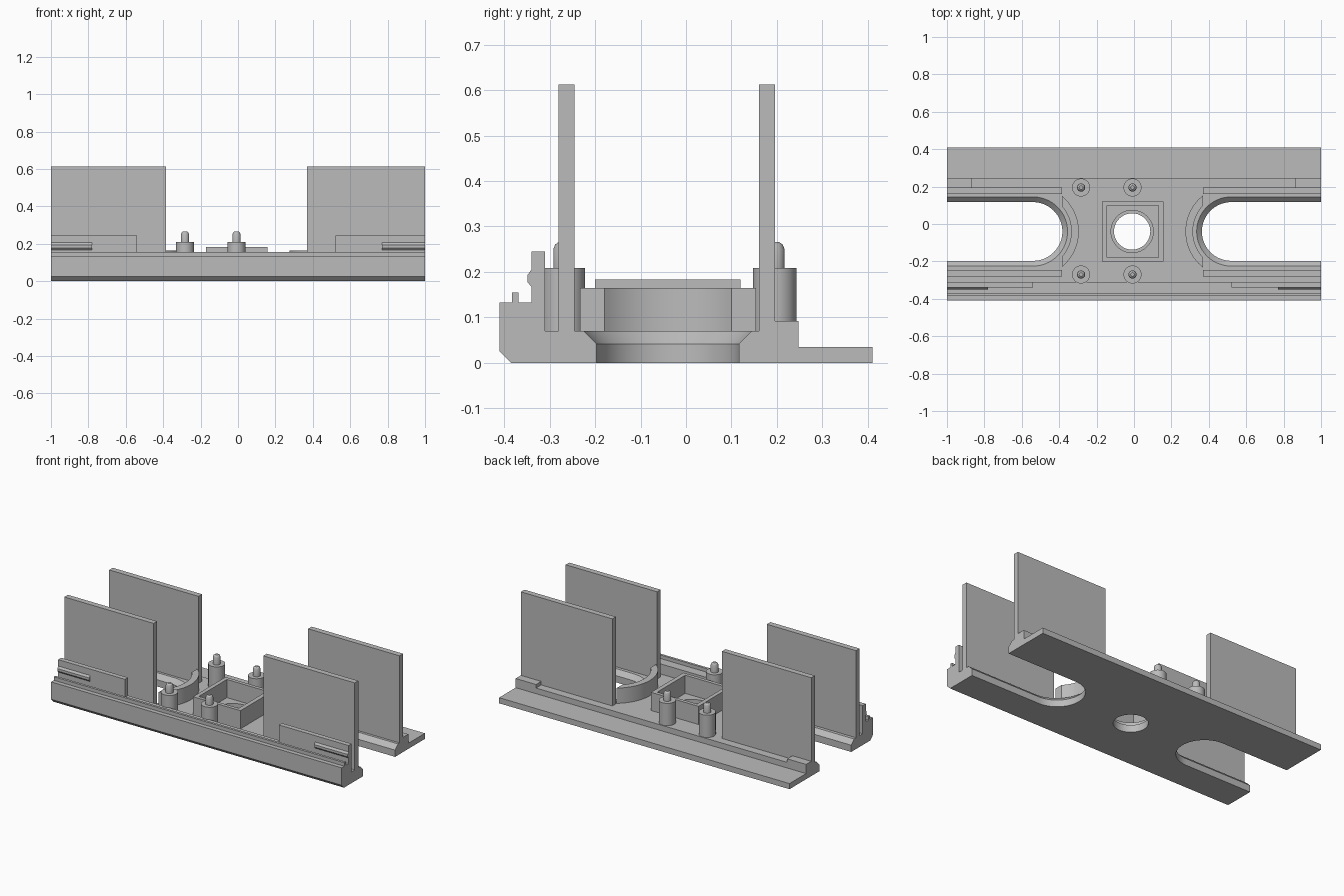
import bpy, bmesh, math

if "Cube" in bpy.data.objects:
    bpy.data.objects.remove(bpy.data.objects["Cube"])

grey = bpy.data.materials.new("plain_grey")
grey.diffuse_color = (0.5, 0.5, 0.5, 1)
grey.use_nodes = True
grey.node_tree.nodes["Principled BSDF"].inputs["Base Color"].default_value = grey.diffuse_color
CY = -0.04          # centre line of the slots, box and hole
FLOOR = 0.07


def loft(name, loops):
    """Solid through matching loops of 3D points, capped at both ends."""
    bm = bmesh.new()
    rings = [[bm.verts.new(p) for p in loop] for loop in loops]
    n = len(rings[0])
    for a, b in zip(rings, rings[1:]):
        for i in range(n):
            j = (i + 1) % n
            bm.faces.new((a[i], a[j], b[j], b[i]))
    bm.faces.new(rings[0][::-1])
    bm.faces.new(rings[-1])
    bmesh.ops.recalc_face_normals(bm, faces=bm.faces)
    me = bpy.data.meshes.new(name)
    bm.to_mesh(me)
    bm.free()
    me.materials.append(grey)
    ob = bpy.data.objects.new(name, me)
    bpy.context.collection.objects.link(ob)
    return ob


def extrude_x(name, profile, x0, x1):
    return loft(name, [[(x, y, z) for y, z in profile] for x in (x0, x1)])


def extrude_z(name, outline, z0, z1):
    return loft(name, [[(x, y, z) for x, y in outline] for z in (z0, z1)])


def box(name, x0, x1, y0, y1, z0, z1):
    return extrude_z(name, [(x0, y0), (x1, y0), (x1, y1), (x0, y1)], z0, z1)


def turned(name, x, y, steps, n=40):
    """Round part from (radius, height) steps."""
    ang = [2 * math.pi * i / n for i in range(n)]
    return loft(name, [[(x + r * math.cos(a), y + r * math.sin(a), z) for a in ang]
                       for r, z in steps])


def cut(target, cutter):
    cutter.hide_render = True
    mod = target.modifiers.new("cut", "BOOLEAN")
    mod.operation = "DIFFERENCE"
    mod.solver = "EXACT"
    mod.object = cutter
    bpy.context.view_layer.objects.active = target
    bpy.ops.object.modifier_apply(modifier=mod.name)
    bpy.data.objects.remove(cutter)


def smooth(ob):
    bpy.ops.object.select_all(action="DESELECT")
    ob.select_set(True)
    bpy.context.view_layer.objects.active = ob
    bpy.ops.object.shade_smooth_by_angle(angle=math.radians(30))


# Base: chamfered front rim with lip, channel floor and thin rear ledge
base = extrude_x("base", [
    (-0.41, 0.025), (-0.385, 0), (0.41, 0), (0.41, 0.035), (0.247, 0.035),
    (0.247, FLOOR), (-0.31, FLOOR), (-0.31, 0.133), (-0.368, 0.133),
    (-0.368, 0.155), (-0.383, 0.155), (-0.383, 0.133), (-0.41, 0.133)], -1, 1)


# Open-ended slots with a chamfered top edge
def slot_loop(cx, side, r, z):
    pts = [(cx - side * r * math.cos(a), CY + r * math.sin(a), z)
           for a in [-math.pi / 2 + math.pi * i / 32 for i in range(33)]]
    return pts + [(side * 1.2, CY + r, z), (side * 1.2, CY - r, z)]


for side, cx in ((-1, -0.54), (1, 0.52)):
    cut(base, loft("slot_cutter", [slot_loop(cx, side, r, z) for r, z in
        ((0.157, -0.1), (0.157, 0.042), (0.185, FLOOR), (0.185, 0.12))]))

# Stepped centre hole
cut(base, turned("hole_cutter", -0.01, CY, [(0.097, -0.1), (0.097, 0.045)] +
                 [(0.113, 0.045), (0.113, 0.12)], 64))
smooth(base)

# Parts repeated at both ends
for side, tag, cx, wall_in, clip_in, barb_in, block_in in (
        (-1, "left", -0.54, -0.385, -0.54, -0.78, -0.87),
        (1, "right", 0.52, 0.37, 0.52, 0.77, 0.86)):
    def span(a):
        return min(a, side), max(a, side)

    # Tall walls
    box("front_wall_" + tag, *span(wall_in), -0.28, -0.245, 0.06, 0.612)
    box("rear_wall_" + tag, *span(wall_in), 0.161, 0.196, 0.06, 0.612)
    # Clip plate and its barb
    box("clip_plate_" + tag, *span(clip_in), -0.34, -0.31, 0.12, 0.245)
    extrude_x("clip_barb_" + tag, [
        (-0.338, 0.165), (-0.349, 0.178), (-0.349, 0.193), (-0.338, 0.208)],
        *span(barb_in))
    # Low rear stop block
    box("rear_block_" + tag, *span(block_in), 0.19, 0.247, 0.06, 0.092)

    # Curved guard around the slot end, trimmed flat at the wall ends
    flat = abs(wall_in - cx)
    outline = []
    for r, order in ((0.205, 1), (0.245, -1)):
        half = math.acos(flat / r)
        outline += [(cx - side * r * math.cos(a), CY + r * math.sin(a))
                    for a in [order * half * (2 * i / 24 - 1) for i in range(25)]]
    smooth(extrude_z("slot_guard_" + tag, outline, 0.06, 0.165))

# Square frame around the hole
frame = box("centre_frame", -0.17, 0.157, -0.2, 0.12, 0.06, 0.183)
cut(frame, box("frame_cutter", -0.145, 0.13, -0.178, 0.098, 0, 0.3))

# Posts with rounded pins
for x in (-0.283, -0.008):
    for y, tag in ((-0.27, "front"), (0.195, "rear")):
        smooth(turned("post_" + tag, x, y, [
            (0.048, 0.06), (0.048, 0.209), (0.022, 0.209), (0.022, 0.25),
            (0.018, 0.26), (0.010, 0.266)]))
